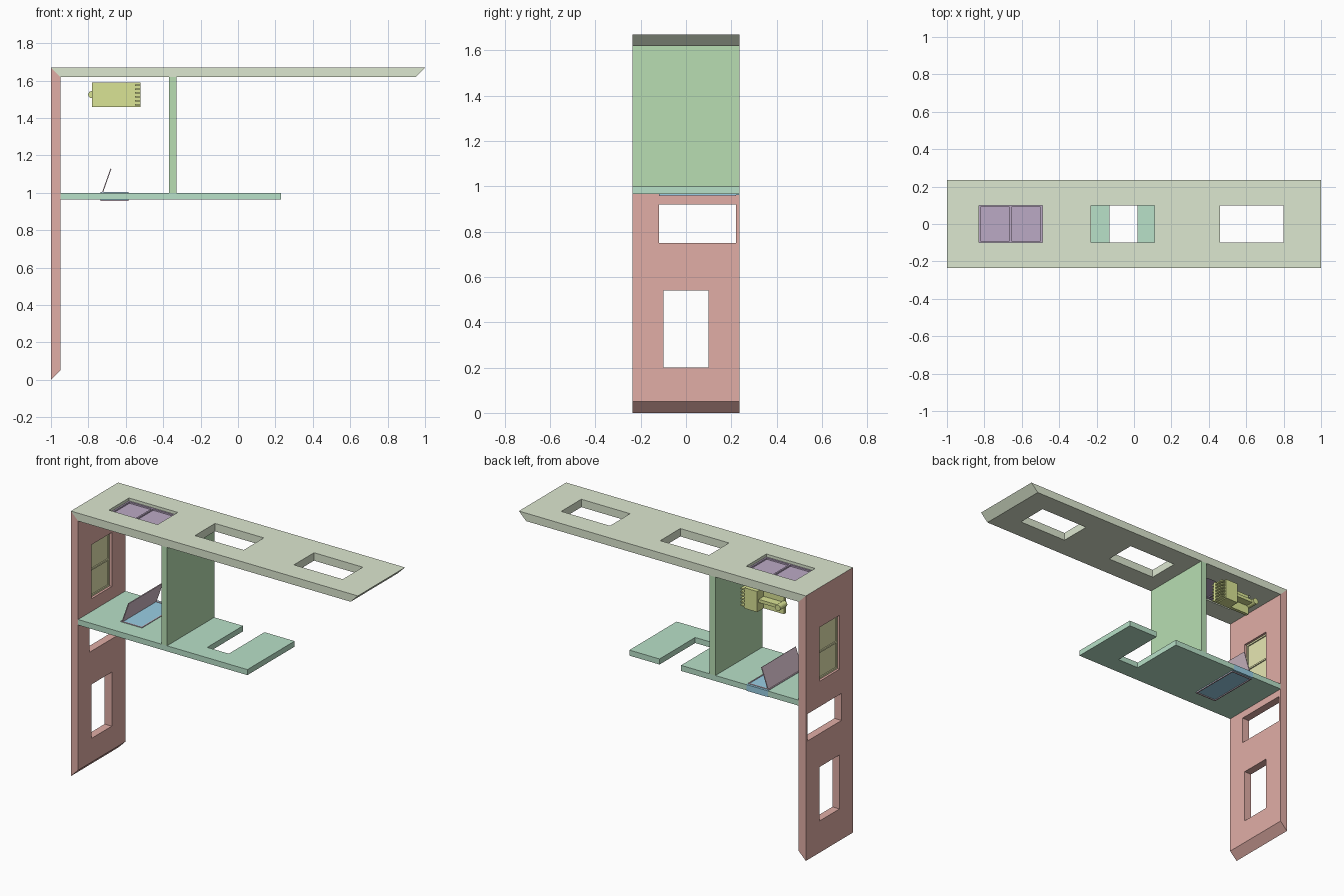
import bpy, bmesh, math
from mathutils import Matrix, Vector

if "Cube" in bpy.data.objects:
    bpy.data.objects.remove(bpy.data.objects["Cube"])

W = 0.235  # half depth in y


def material(name, rgb):
    m = bpy.data.materials.new(name)
    m.diffuse_color = (*rgb, 1)
    m.use_nodes = True
    m.node_tree.nodes["Principled BSDF"].inputs["Base Color"].default_value = m.diffuse_color
    return m


ROOF = material("pale_green", (0.72, 0.80, 0.63))
WALL = material("brick_red", (0.75, 0.42, 0.38))
FLOOR = material("sea_green", (0.48, 0.75, 0.58))
PART = material("leaf_green", (0.48, 0.73, 0.45))
PURPLE = material("purple", (0.50, 0.40, 0.56))
MAUVE = material("mauve", (0.65, 0.50, 0.58))
BLUE = material("blue", (0.32, 0.62, 0.78))
LIME = material("lime", (0.70, 0.77, 0.30))
YELLOW = material("straw", (0.80, 0.80, 0.45))


def finish(name, bm, mat):
    bmesh.ops.recalc_face_normals(bm, faces=bm.faces)
    me = bpy.data.meshes.new(name)
    bm.to_mesh(me)
    bm.free()
    ob = bpy.data.objects.new(name, me)
    bpy.context.collection.objects.link(ob)
    if mat:
        me.materials.append(mat)
    return ob


def extrude_y(name, pts, y0, y1, mat=None):
    """Prism with an (x, z) profile running from y0 to y1."""
    bm = bmesh.new()
    f = bm.faces.new([bm.verts.new((x, y0, z)) for x, z in pts])
    r = bmesh.ops.extrude_face_region(bm, geom=[f])
    vs = [v for v in r["geom"] if isinstance(v, bmesh.types.BMVert)]
    bmesh.ops.translate(bm, verts=vs, vec=(0, y1 - y0, 0))
    return finish(name, bm, mat)


def box(name, x0, x1, y0, y1, z0, z1, mat=None):
    return extrude_y(name, [(x0, z0), (x1, z0), (x1, z1), (x0, z1)], y0, y1, mat)


def cut(ob, *bounds):
    c = box("cutter", *bounds)
    m = ob.modifiers.new("opening", 'BOOLEAN')
    m.operation, m.solver, m.object = 'DIFFERENCE', 'EXACT', c
    bpy.context.view_layer.objects.active = ob
    bpy.ops.object.modifier_apply(modifier=m.name)
    bpy.data.objects.remove(c)


# Mitred outer wall with three openings
wall = extrude_y("outer_wall", [(-1, 0), (-0.95, 0.05), (-0.95, 1.62), (-1, 1.67)], -W, W, WALL)
for y0, y1, z0, z1 in [(-0.1, 0.1, 0.2, 0.54), (-0.12, 0.22, 0.75, 0.92), (-0.1, 0.1, 1.08, 1.42)]:
    cut(wall, -1.1, -0.9, y0, y1, z0, z1)

# Mitred roof with three skylight openings
roof = extrude_y("roof", [(-1, 1.67), (-0.95, 1.62), (0.95, 1.62), (1, 1.67)], -W, W, ROOF)
for x0 in (-0.83, -0.23, 0.46):
    cut(roof, x0, x0 + 0.34, -0.1, 0.1, 1.5, 1.8)

# Floor with two slots open to the back
floor = box("floor", -0.95, 0.23, -W, W, 0.965, 1.0, FLOOR)
for x0 in (-0.735, -0.13):
    cut(floor, x0, x0 + 0.15, -0.12, 0.3, 0.9, 1.1)

# Partition
box("partition", -0.37, -0.33, -W, W, 1.0, 1.62, PART)

# Skylight: frame with two panes
sky = box("skylight_frame", -0.83, -0.49, -0.1, 0.1, 1.63, 1.652, PURPLE)
for x0 in (-0.82, -0.655):
    cut(sky, x0, x0 + 0.155, -0.09, 0.09, 1.6, 1.7)
    box("skylight_pane", x0, x0 + 0.155, -0.09, 0.09, 1.637, 1.643, PURPLE)

# Wall window: frame with two panes
win = box("window_frame", -0.985, -0.965, -0.1, 0.1, 1.08, 1.42, YELLOW)
for z0 in (1.09, 1.255):
    cut(win, -1.1, -0.9, -0.09, 0.09, z0, z0 + 0.155)
    box("window_pane", -0.978, -0.972, -0.09, 0.09, z0, z0 + 0.155, YELLOW)

# Floor hatch: glazed block, thin rims and raised lid
box("hatch_glass", -0.735, -0.585, -0.12, W, 0.962, 1.001, BLUE)
for z0, z1 in ((0.957, 0.962), (1.001, 1.004)):
    rim = box("hatch_rim", -0.735, -0.585, -0.12, 0.22, z0, z1, MAUVE)
    cut(rim, -0.728, -0.592, -0.113, 0.213, z0 - 0.1, z1 + 0.1)
extrude_y("hatch_lid", [(-0.728, 1.0), (-0.722, 1.0), (-0.677, 1.128), (-0.682, 1.13)],
          -0.12, 0.22, MAUVE)

# Ceiling unit: plate, body, slatted grille and round hinge
box("unit_plate", -0.78, -0.52, 0.12, 0.14, 1.46, 1.59, LIME)
box("unit_body", -0.64, -0.55, 0.14, 0.205, 1.46, 1.59, LIME)
for i in range(6):
    z = 1.467 + i * 0.021
    box("unit_slat", -0.55, -0.52, 0.11, 0.2, z, z + 0.008, LIME)
box("unit_arm", -0.78, -0.64, 0.14, 0.19, 1.515, 1.535, LIME)
bm = bmesh.new()
bmesh.ops.create_cone(bm, cap_ends=True, segments=20, radius1=0.019, radius2=0.019, depth=0.07,
                      matrix=Matrix.Translation((-0.782, 0.17, 1.525)) @ Matrix.Rotation(math.pi / 2, 4, 'X'))
finish("unit_hinge", bm, LIME)
